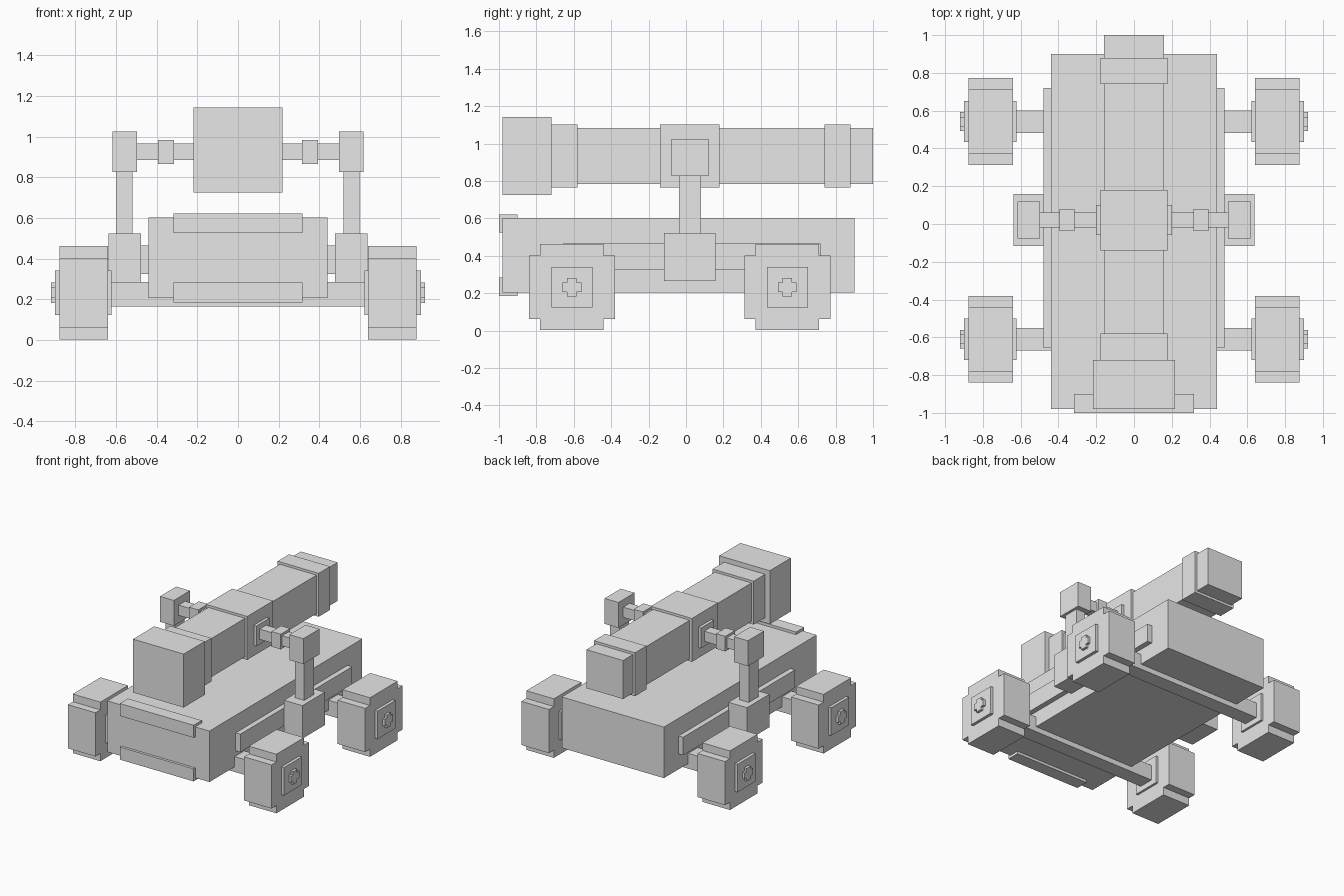
import bpy, bmesh

cube = bpy.data.objects.get("Cube")
if cube:
    bpy.data.objects.remove(cube, do_unlink=True)

grey = bpy.data.materials.new("plain grey")
grey.use_nodes = True
colour = (0.8, 0.8, 0.8, 1)
grey.diffuse_color = colour
grey.node_tree.nodes["Principled BSDF"].inputs["Base Color"].default_value = colour


def finish(name, bm):
    bmesh.ops.recalc_face_normals(bm, faces=bm.faces)
    mesh = bpy.data.meshes.new(name)
    bm.to_mesh(mesh)
    bm.free()
    mesh.materials.append(grey)
    obj = bpy.data.objects.new(name, mesh)
    bpy.context.collection.objects.link(obj)
    return obj


def box(name, x, y, z):
    """Box between the given (low, high) limits on each axis."""
    bm = bmesh.new()
    bmesh.ops.create_cube(bm, size=1)
    for v in bm.verts:
        v.co = [lim[0] if c < 0 else lim[1] for c, lim in zip(v.co, (x, y, z))]
    return finish(name, bm)


def stepped_disc(name, x, y, z, outer, inner):
    """Blocky round: a square with notched corners, extruded along x."""
    quarter = [(outer, inner), (inner, inner), (inner, outer)]
    outline = []
    for _ in range(4):
        outline += quarter
        quarter = [(-b, a) for a, b in quarter]
    bm = bmesh.new()
    face = bm.faces.new([bm.verts.new((x[0], y + a, z + b)) for a, b in outline])
    ext = bmesh.ops.extrude_face_region(bm, geom=[face])["geom"]
    verts = [g for g in ext if isinstance(g, bmesh.types.BMVert)]
    bmesh.ops.translate(bm, verts=verts, vec=(x[1] - x[0], 0, 0))
    return finish(name, bm)


def span(half, centre=0):
    return (centre - half, centre + half)


def sided(side, low, high):
    return tuple(sorted((side * low, side * high)))


# Carriage body with front trim
box("carriage_body", span(0.44), (-0.98, 0.90), (0.205, 0.602))
box("front_trim_upper", span(0.318), (-1.0, -0.90), (0.525, 0.622))
box("front_trim_lower", span(0.318), (-1.0, -0.90), (0.185, 0.283))

# Axles
WHEEL_Z = 0.232
axles = {"front": -0.61, "rear": 0.542}
for end, y in axles.items():
    box(end + "_axle", span(0.65), span(0.059, y), (0.165, 0.284))

# Barrel, bands and muzzle
BARREL_Z = 0.934
box("barrel", span(0.158), (-0.73, 1.0), span(0.15, BARREL_Z))
for name, y in (("front_band", (-0.72, -0.58)),
                ("middle_band", (-0.14, 0.18)),
                ("rear_band", (0.74, 0.88))):
    box(name, span(0.177), y, span(0.169, BARREL_Z))
box("muzzle", span(0.218), (-0.98, -0.72), span(0.208, BARREL_Z))

# Parts repeated on both sides
MOUNT_Y = 0.021
for label, s in (("left", 1), ("right", -1)):
    box(label + "_side_rail", sided(s, 0.42, 0.48), (-0.657, 0.72), (0.325, 0.465))

    # Barrel support
    box(label + "_support_base", sided(s, 0.478, 0.637), span(0.138, MOUNT_Y), (0.266, 0.523))
    box(label + "_support_post", sided(s, 0.518, 0.597), span(0.059, MOUNT_Y), (0.5, 0.84))
    box(label + "_support_head", sided(s, 0.498, 0.617), span(0.099, MOUNT_Y), (0.826, 1.024))
    box(label + "_pivot_rod", sided(s, 0.15, 0.51), span(0.04, MOUNT_Y), span(0.04, 0.925))
    box(label + "_pivot_collar", sided(s, 0.315, 0.394), span(0.059, MOUNT_Y), span(0.059, 0.925))
    box(label + "_pivot_plate", sided(s, 0.15, 0.20), span(0.079, MOUNT_Y), span(0.079, 0.925))

    # Wheels with hubs and caps
    for end, y in axles.items():
        name = end + "_" + label
        stepped_disc(name + "_wheel", sided(s, 0.64, 0.877), y, WHEEL_Z, 0.23, 0.17)
        box(name + "_hub", sided(s, 0.623, 0.90), span(0.109, y), span(0.109, WHEEL_Z))
        stepped_disc(name + "_hub_cap", sided(s, 0.89, 0.92), y, WHEEL_Z, 0.05, 0.025)
